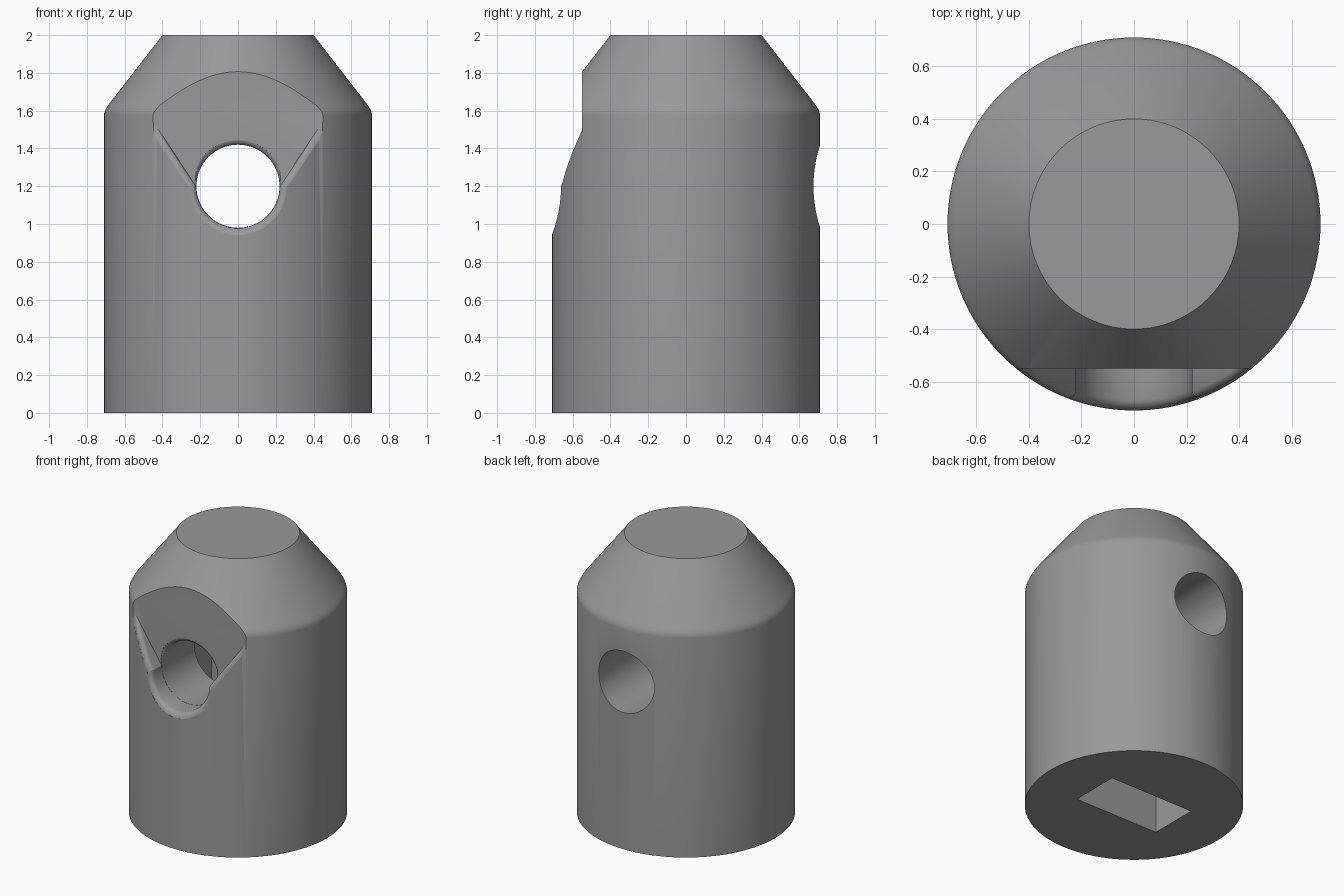
import bpy, bmesh, math

if "Cube" in bpy.data.objects:
    bpy.data.objects.remove(bpy.data.objects["Cube"])

R, FLAT, HOLE_Z, HOLE_R = 0.71, -0.55, 1.2, 0.22

grey = bpy.data.materials.new("mid grey")
grey.diffuse_color = (0.32, 0.32, 0.32, 1)
grey.use_nodes = True
grey.node_tree.nodes["Principled BSDF"].inputs["Base Color"].default_value = grey.diffuse_color


def loft(name, rings):
    """Closed solid through equal-length rings of points, capped at both ends."""
    bm = bmesh.new()
    loops = [[bm.verts.new(p) for p in ring] for ring in rings]
    n = len(loops[0])
    for a, b in zip(loops, loops[1:]):
        for i in range(n):
            j = (i + 1) % n
            bm.faces.new((a[i], a[j], b[j], b[i]))
    bm.faces.new(loops[0])
    bm.faces.new(loops[-1])
    bmesh.ops.recalc_face_normals(bm, faces=bm.faces)
    mesh = bpy.data.meshes.new(name)
    bm.to_mesh(mesh)
    bm.free()
    mesh.materials.append(grey)
    obj = bpy.data.objects.new(name, mesh)
    bpy.context.collection.objects.link(obj)
    return obj


def circle(n):
    return [(math.cos(2 * math.pi * i / n), math.sin(2 * math.pi * i / n)) for i in range(n)]


# Body: cylinder with softened shoulder and conical top
profile = [(R, 0), (R, 1.575), (0.707, 1.593), (0.699, 1.61), (0.686, 1.631), (0.4, 2)]
body = loft("body", [[(r * c, r * s, z) for c, s in circle(128)] for r, z in profile])

# Slot: rectangular socket rising from the base past the cross hole
slot = loft("slot_cutter", [[(x * 0.335, y * 0.178, z) for x, y in
                             ((-1, -1), (1, -1), (1, 1), (-1, 1))] for z in (-0.1, 1.5)])

# Cross hole: upper half flares where it meets the flat
flare = 0.03
steps = [(1.0, 0)] + [(FLAT + flare * (1 - math.sin(t)), 1 - math.cos(t))
                      for t in (k * math.pi / 12 for k in range(6))] + [(-0.6, 1)]
hole = loft("hole_cutter", [
    [(c * (HOLE_R + k * flare * min(1, max(0, 2 * s))), y,
      HOLE_Z + s * (HOLE_R + k * flare * min(1, max(0, 2 * s)))) for c, s in circle(64)]
    for y, k in steps])

# Pocket: funnel outline of a half circle and two slanting sides, as (x, z, nx, nz)
right = []
for i in range(17):
    a = -math.pi / 2 + i * math.pi / 32
    right.append((0.221 * math.cos(a), HOLE_Z + 0.221 * math.sin(a), math.cos(a), math.sin(a)))
for i in range(1, 25):
    d = 0.6 * i / 24
    right.append((0.221 + d, HOLE_Z + 1.5 * d, 0.832, -0.555))
outline = right + [(-x, z, -nx, nz) for x, z, nx, nz in reversed(right[1:])]


def pocket_ring(t, f=0.045):
    """Rim rounding at angle t, following the curved outer wall."""
    ring = []
    for x, z, nx, nz in outline:
        o = f * (1 - math.cos(t))
        px, pz = x + nx * o, z + nz * o
        wall = -math.sqrt(max(0, R * R - px * px))
        ring.append((px, min(FLAT - 0.001 * t, wall + f * (1 - math.sin(t))), pz))
    return ring


rings = [[(x, FLAT, z) for x, z, _, _ in outline]]
rings += [pocket_ring(math.radians(a)) for a in (5, 20, 35, 50, 65, 80)]
rings.append([(x, -1, z) for x, _, z in rings[-1]])
pocket = loft("pocket_cutter", rings)

# Cut the body
for cutter in (pocket, hole, slot):
    mod = body.modifiers.new(cutter.name, 'BOOLEAN')
    mod.operation, mod.solver, mod.object = 'DIFFERENCE', 'EXACT', cutter
bpy.context.view_layer.objects.active = body
body.select_set(True)
for mod in list(body.modifiers):
    bpy.ops.object.modifier_apply(modifier=mod.name)
for cutter in (pocket, hole, slot):
    bpy.data.objects.remove(cutter, do_unlink=True)
bpy.ops.object.shade_smooth_by_angle(angle=math.radians(28))
